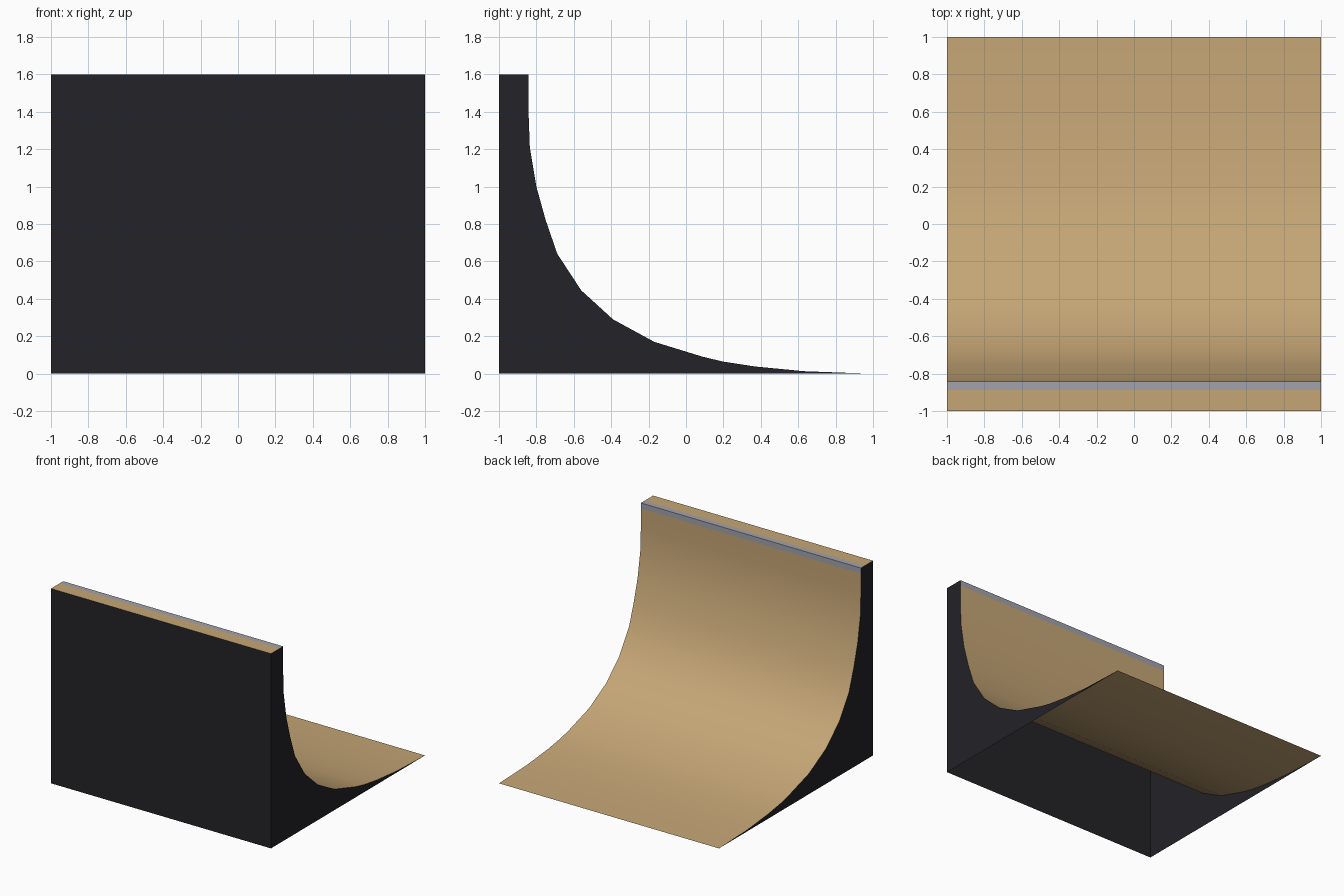
import bpy
import math

if "Cube" in bpy.data.objects:
    bpy.data.objects.remove(bpy.data.objects["Cube"])


def material(name, color):
    m = bpy.data.materials.new(name)
    m.diffuse_color = color
    m.use_nodes = True
    m.node_tree.nodes["Principled BSDF"].inputs["Base Color"].default_value = m.diffuse_color
    return m


wood = material("plywood", (0.56, 0.38, 0.18, 1))
dark = material("dark_panel", (0.017, 0.016, 0.02, 1))
steel = material("steel", (0.36, 0.36, 0.42, 1))


def add_mesh(name, verts, faces, mat, smooth=False):
    me = bpy.data.meshes.new(name)
    me.from_pydata(verts, [], faces)
    me.materials.append(mat)
    ob = bpy.data.objects.new(name, me)
    bpy.context.collection.objects.link(ob)
    if smooth:
        me.shade_smooth()
    return ob


def strip(name, profile, mat, smooth=False):
    """Sweep a (y, z) profile across the full width."""
    verts = [(x, y, z) for y, z in profile for x in (-1, 1)]
    faces = [(2 * i, 2 * i + 1, 2 * i + 3, 2 * i + 2) for i in range(len(profile) - 1)]
    return add_mesh(name, verts, faces, mat, smooth)


# Key dimensions
TOP, LIP, COPING = 1.6, -0.842, 0.045

# Riding curve, from the lip down to the ground
curve = [(LIP, TOP - COPING), (LIP, 1.4), (-0.835, 1.21), (-0.80, 1.0),
         (-0.75, 0.82), (-0.688, 0.64), (-0.56, 0.445), (-0.39, 0.29),
         (-0.17, 0.17), (0.09, 0.09), (0.20, 0.064), (0.37, 0.038),
         (0.63, 0.013), (0.90, 0.003), (1.0, 0.0)]
strip("riding_surface", curve, wood, smooth=True)

# Narrow deck and metal coping along the lip
strip("deck", [(-1, TOP), (LIP - COPING, TOP)], wood)
strip("coping", [(LIP - COPING, TOP), (LIP, TOP), (LIP, TOP - COPING)], steel)

# Upright front panel (the underside stays open)
strip("front_panel", [(-1, 0), (-1, TOP)], dark)

# Side panels follow the curve
outline = [(-1, 0)] + curve[::-1] + [(LIP, TOP), (-1, TOP)]
for name, x in (("right_side_panel", 1), ("left_side_panel", -1)):
    pts = outline if x > 0 else outline[::-1]
    add_mesh(name, [(x, y, z) for y, z in pts], [tuple(range(len(pts)))], dark)
